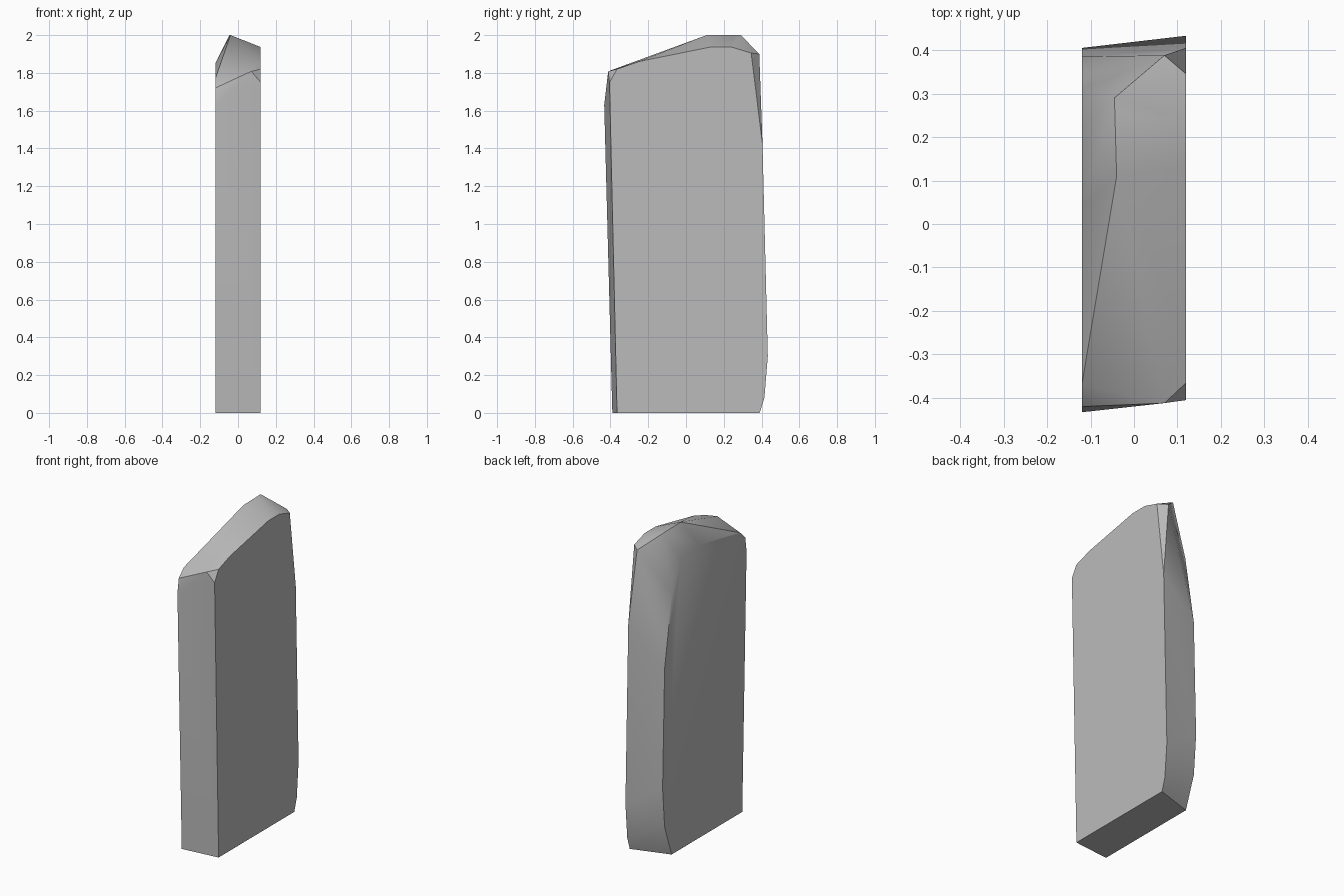
import bpy
import bmesh
from math import radians

cube = bpy.data.objects.get("Cube")
if cube:
    bpy.data.objects.remove(cube, do_unlink=True)

HALF = 0.12  # half the slab's thickness

# Side outlines (y, z) of the two broad faces
left_outline = [(-0.365, 0), (-0.405, 1.75), (-0.365, 1.82), (-0.25, 1.86),
                (0.13, 1.937), (0.24, 1.937), (0.345, 1.905), (0.405, 1.42),
                (0.433, 0.3), (0.415, 0.08), (0.39, 0)]
right_outline = [(-0.39, 0), (-0.433, 1.63), (-0.42, 1.72), (-0.37, 1.77),
                 (0.04, 1.85), (0.225, 1.83), (0.31, 1.65), (0.385, 1.2),
                 (0.405, 0.45), (0.385, 0.2), (0.315, 0)]
# Peak ridge and the bevelled upper corners (x, y, z)
crest = [(-0.04, 0.11, 2), (-0.04, 0.25, 2), (-0.045, 0.29, 2),
         (0.07, 0.388, 1.9), (0.07, -0.412, 1.808)]

points = [(HALF, y, z) for y, z in left_outline]
points += [(-HALF, y, z) for y, z in right_outline]
points += crest

# Wrap the outlines into one chiselled stone slab
bm = bmesh.new()
for p in points:
    bm.verts.new(p)
hull = bmesh.ops.convex_hull(bm, input=bm.verts[:])
loose = [v for v in bm.verts if not v.link_faces]
bmesh.ops.delete(bm, geom=loose, context='VERTS')
bmesh.ops.dissolve_limit(bm, angle_limit=radians(1), verts=bm.verts[:], edges=bm.edges[:])
bmesh.ops.recalc_face_normals(bm, faces=bm.faces[:])

mesh = bpy.data.meshes.new("stone_slab")
bm.to_mesh(mesh)
bm.free()
slab = bpy.data.objects.new("stone_slab", mesh)
bpy.context.collection.objects.link(slab)

# Plain grey stone
stone = bpy.data.materials.new("grey_stone")
stone.use_nodes = True
grey = (0.5, 0.5, 0.5, 1)
stone.diffuse_color = grey
stone.node_tree.nodes["Principled BSDF"].inputs["Base Color"].default_value = grey
mesh.materials.append(stone)

# Soft facets with crisp main edges
bpy.ops.object.select_all(action='DESELECT')
slab.select_set(True)
bpy.context.view_layer.objects.active = slab
bpy.ops.object.shade_smooth_by_angle(angle=radians(30))
